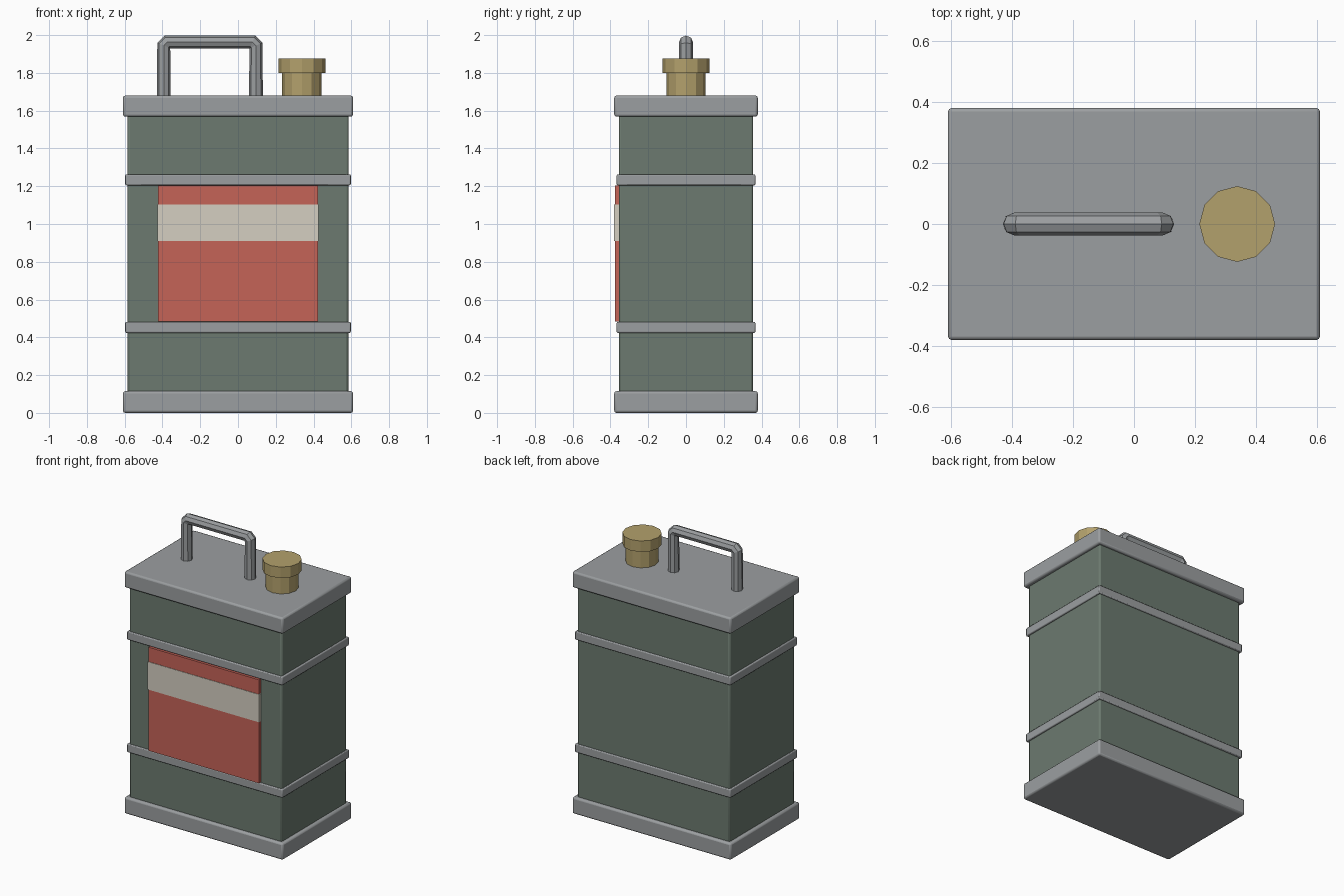
import bpy
from mathutils import Vector

cube = bpy.data.objects.get("Cube")
if cube:
    bpy.data.objects.remove(cube, do_unlink=True)


def material(name, rgb):
    mat = bpy.data.materials.new(name)
    mat.use_nodes = True
    colour = (*rgb, 1.0)
    mat.diffuse_color = colour
    bsdf = next(n for n in mat.node_tree.nodes if n.type == 'BSDF_PRINCIPLED')
    bsdf.inputs["Base Color"].default_value = colour
    return mat


green = material("army green", (0.15, 0.195, 0.16))
steel = material("grey steel", (0.33, 0.345, 0.355))
brass = material("dull brass", (0.45, 0.355, 0.15))
red = material("faded red", (0.56, 0.125, 0.097))
cream = material("cream", (0.66, 0.625, 0.535))


def box(name, mat, x, y, z, bevel=0.0):
    """Box spanning the given (low, high) ranges, with optional bevelled edges."""
    bpy.ops.mesh.primitive_cube_add(size=1)
    ob = bpy.context.object
    ob.name = name
    low, high = (Vector(p) for p in zip(x, y, z))
    size, centre = high - low, (low + high) / 2
    for v in ob.data.vertices:
        v.co = v.co * size + centre
    ob.data.materials.append(mat)
    if bevel:
        mod = ob.modifiers.new("edge bevel", 'BEVEL')
        mod.width = bevel
        mod.segments = 2
        bpy.ops.object.shade_smooth_by_angle()
    return ob


def block(name, mat, half_x, half_y, z, bevel):
    return box(name, mat, (-half_x, half_x), (-half_y, half_y), z, bevel)


def cylinder(name, mat, radius, z):
    bpy.ops.mesh.primitive_cylinder_add(
        vertices=12, radius=radius, depth=z[1] - z[0], location=(0.338, 0, sum(z) / 2))
    ob = bpy.context.object
    ob.name = name
    ob.data.materials.append(mat)


# Can body with its base, lid and two raised bands
block("body", green, 0.585, 0.356, (0.06, 1.62), 0.012)
block("base_rim", steel, 0.609, 0.38, (0.0, 0.115), 0.012)
block("lid", steel, 0.609, 0.38, (1.568, 1.68), 0.012)
for name, z in (("lower_band", 0.453), ("upper_band", 1.234)):
    block(name, steel, 0.597, 0.367, (z - 0.029, z + 0.029), 0.006)

# Label panel and its stripe on the front
box("label", red, (-0.424, 0.424), (-0.377, -0.35), (0.485, 1.203))
box("label_stripe", cream, (-0.427, 0.427), (-0.38, -0.355), (0.91, 1.103))

# Spout and screw cap
cylinder("spout", brass, 0.104, (1.66, 1.80))
cylinder("cap", brass, 0.124, (1.80, 1.876))

# Carrying handle: an eight-sided tube with clipped corners
left, right, top, clip = 0.095, -0.393, 1.963, 0.018
path = [(right, 1.66), (right, top - clip), (right + clip, top),
        (left - clip, top), (left, top - clip), (left, 1.66)]
curve = bpy.data.curves.new("handle", 'CURVE')
curve.dimensions = '3D'
curve.bevel_depth = 0.037
curve.bevel_resolution = 2
curve.use_fill_caps = True
spline = curve.splines.new('POLY')
spline.points.add(len(path) - 1)
for point, (x, z) in zip(spline.points, path):
    point.co = (x, 0, z, 1)
spline.use_smooth = False
curve.materials.append(steel)
handle = bpy.data.objects.new("handle", curve)
bpy.context.collection.objects.link(handle)
